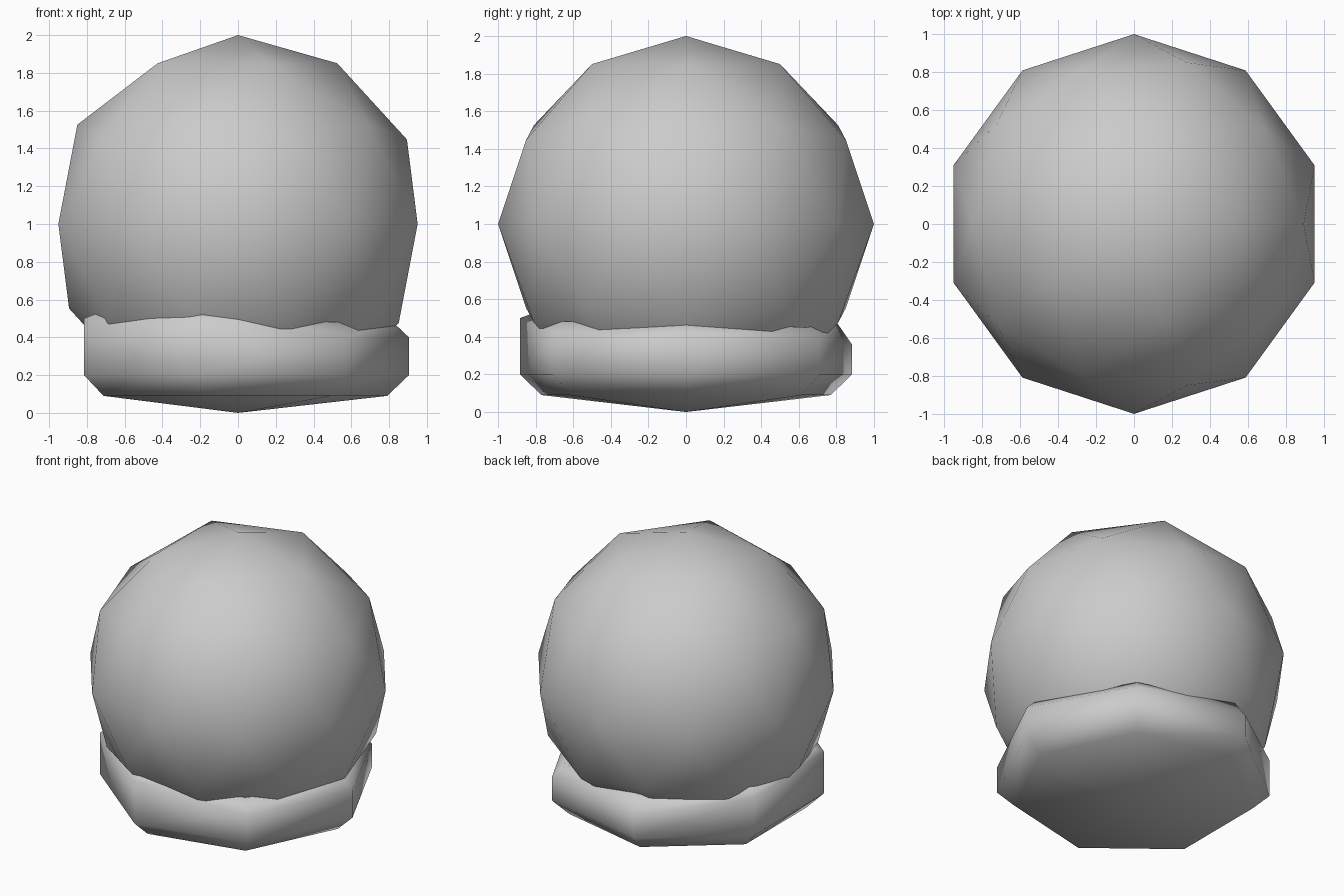
import bpy, bmesh, math

if "Cube" in bpy.data.objects:
    bpy.data.objects.remove(bpy.data.objects["Cube"])

grey = bpy.data.materials.new("light grey")
grey.diffuse_color = (0.6, 0.6, 0.6, 1)
grey.use_nodes = True
grey.node_tree.nodes["Principled BSDF"].inputs["Base Color"].default_value = grey.diffuse_color


def make_object(name, bm):
    bmesh.ops.recalc_face_normals(bm, faces=bm.faces)
    for f in bm.faces:
        f.smooth = True
    mesh = bpy.data.meshes.new(name)
    bm.to_mesh(mesh)
    bm.free()
    mesh.materials.append(grey)
    obj = bpy.data.objects.new(name, mesh)
    bpy.context.collection.objects.link(obj)
    return obj


# Round globe
bm = bmesh.new()
bmesh.ops.create_icosphere(bm, subdivisions=2, radius=1.0)
bmesh.ops.translate(bm, verts=bm.verts, vec=(0, 0, 1))
make_object("globe", bm)

# Seven-sided base with a shallow pointed underside and an uneven rim
N = 7
rim_outer = [0.40, 0.37, 0.36, 0.47, 0.50, 0.50, 0.39]
rim_inner = [0.48, 0.45, 0.48, 0.53, 0.53, 0.53, 0.48]
rings = [
    (0.79, [0.09] * N),    # underside edge
    (0.905, [0.20] * N),   # wall bottom
    (0.905, rim_outer),    # wall top
    (0.82, rim_inner),     # rim crest
    (0.60, [0.42] * N),    # rim tucked inside the globe
]
bm = bmesh.new()
loops = []
for r, heights in rings:
    loops.append([bm.verts.new((r * math.cos(math.tau * k / N),
                                r * math.sin(math.tau * k / N), heights[k]))
                  for k in range(N)])
tip = bm.verts.new((0, 0, 0))
for k in range(N):
    j = (k + 1) % N
    bm.faces.new((tip, loops[0][j], loops[0][k]))
    for lo, hi in zip(loops, loops[1:]):
        bm.faces.new((lo[k], lo[j], hi[j], hi[k]))
bm.faces.new(loops[-1])
make_object("base", bm)
